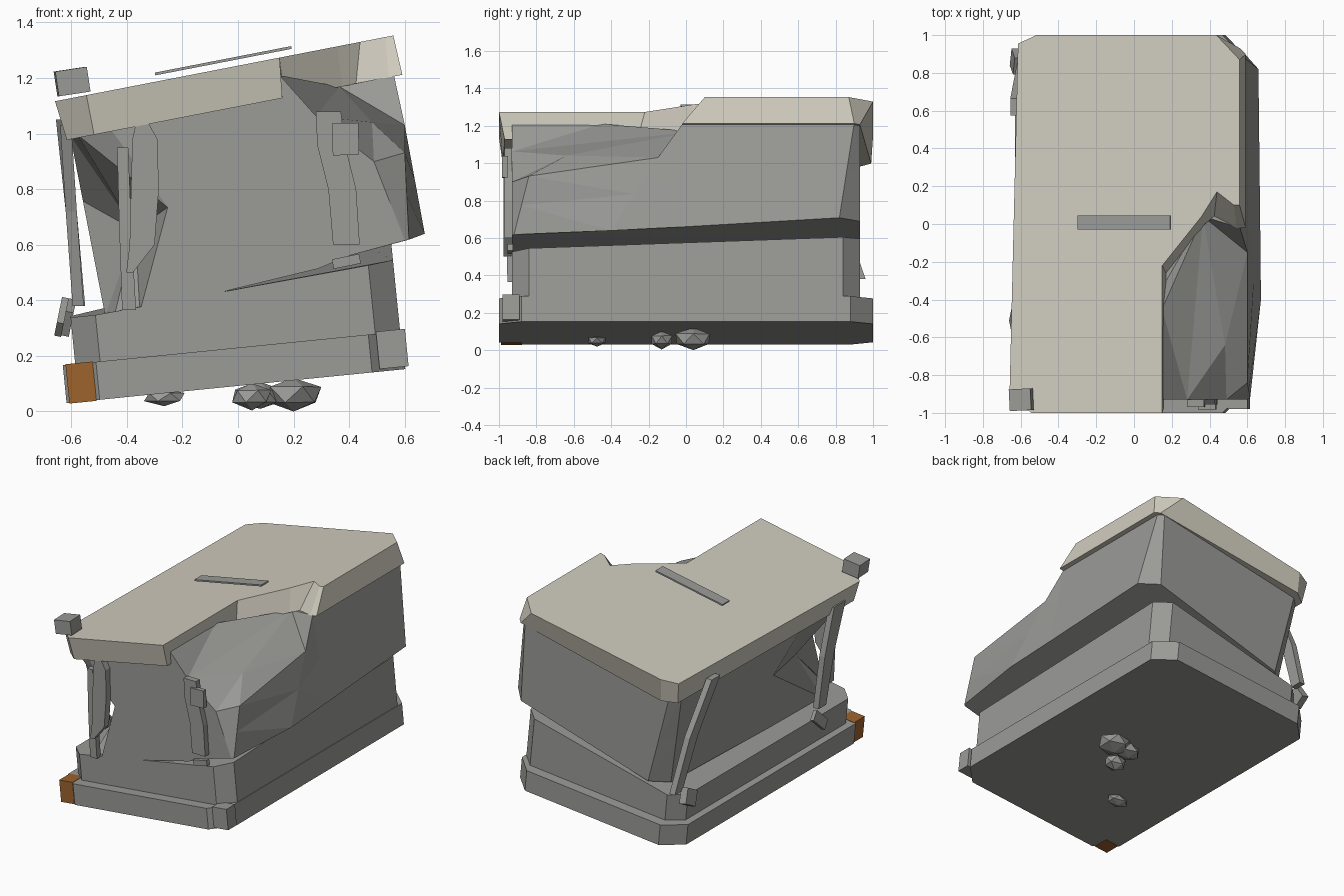
import bpy, bmesh, math, random
from mathutils import Vector, Matrix

if "Cube" in bpy.data.objects:
    bpy.data.objects.remove(bpy.data.objects["Cube"])

random.seed(4)

def mat(name, rgb):
    m = bpy.data.materials.new(name)
    m.diffuse_color = (*rgb, 1)
    m.use_nodes = True
    m.node_tree.nodes["Principled BSDF"].inputs["Base Color"].default_value = m.diffuse_color
    return m

STONE = mat("grey stone", (0.325, 0.325, 0.31))
CREAM = mat("pale stone", (0.63, 0.60, 0.515))
RUST = mat("rust orange", (0.34, 0.125, 0.027))

def frame(x, z, ang):
    """Tilted frame, leaning around the y axis."""
    return Matrix.Translation((x, 0, z)) @ Matrix.Rotation(-ang, 4, 'Y')

BASE = frame(0, 0.092, 0.10)
UPPER = frame(0.085, 0.515, 0.192)

def finish(name, bm, m, xf=Matrix()):
    bm.transform(xf)
    bmesh.ops.recalc_face_normals(bm, faces=bm.faces)
    me = bpy.data.meshes.new(name)
    bm.to_mesh(me)
    bm.free()
    me.materials.append(m)
    ob = bpy.data.objects.new(name, me)
    bpy.context.collection.objects.link(ob)
    return ob

def rings(bm, loops, cap_end=True):
    """Bridge equal-length point loops, capping the ends."""
    vs = [[bm.verts.new(p) for p in lp] for lp in loops]
    n = len(vs[0])
    for a, b in zip(vs, vs[1:]):
        for i in range(n):
            j = (i + 1) % n
            bm.faces.new((a[i], a[j], b[j], b[i]))
    bm.faces.new(vs[0][::-1])
    if cap_end:
        bm.faces.new(vs[-1])
    return vs

def octagon(x0, x1, y, c):
    return [(x0, -y + c), (x0 + c, -y), (x1 - c, -y), (x1, -y + c),
            (x1, y - c), (x1 - c, y), (x0 + c, y), (x0, y - c)]

# Bottom slab
bm = bmesh.new()
o = octagon(-0.62, 0.605, 1.0, 0.12)
rings(bm, [[(x, y, 0) for x, y in o], [(x, y, 0.137) for x, y in o]])
finish("bottom_slab", bm, STONE, BASE)

# Plinth with an uneven top
bm = bmesh.new()
o = octagon(-0.575, 0.60, 0.93, 0.09)
tops = [0.305, 0.305, 0.385, 0.395, 0.455, 0.455, 0.31, 0.31]
rings(bm, [[(x, y, 0.13) for x, y in o], [(x, y, h) for (x, y), h in zip(o, tops)]])
finish("plinth", bm, STONE, BASE)

# Chest with a hollow in one front corner and the other corner broken off
low = [(-.585, -.75, -.06), (-.55, -.87, -.06), (-.46, -.93, -.07), (.2, -.93, -.04),
       (.32, -.93, -.015), (.525, -.93, 0), (.54, -.92, 0), (.6, -.4, .01),
       (.6, -.02, .03), (.6, .82, .08), (.5, .93, .08), (-.47, .93, -.02), (-.57, .83, -.02)]
top = [(-.585, -.35, .6), (-.56, -.87, .6), (-.44, -.93, .6), (.19, -.93, .68),
       (.297, -.93, .50), (.47, -.93, .30), (.585, -.84, .31), (.604, -.15, .407),
       (.6, -.02, .59), (.6, .9, .6), (.57, .93, .6), (-.51, .93, .6), (-.565, .88, .6)]
mid = [tuple((Vector(a) + Vector(b)) / 2) for a, b in zip(low, top)]
mid[0], mid[1], mid[2] = (-.585, -.12, .36), (-.42, -.62, .22), (-.29, -.93, .28)
bm = bmesh.new()
t = rings(bm, [low, mid, top], cap_end=False)[2]
ridge = bm.verts.new((.40, .04, .588))
crest = bm.verts.new((.195, -.45, .67))
notch = bm.verts.new((.20, -.30, .58))
ledge = bm.verts.new((.49, -.64, .44))
E, E2, D, D2, B, H = t[3:9]
for f in ((E, E2, crest), (E2, ridge, crest), (crest, ridge, notch), (E2, D, ledge),
          (E2, ledge, ridge), (D, D2, ledge), (D2, B, ledge), (ledge, B, ridge),
          (B, H, ridge), (t[0], t[1], t[2], E, crest, notch, ridge, H, *t[9:])):
    bm.faces.new(f)
bmesh.ops.triangulate(bm, faces=[f for f in bm.faces if len(f.verts) == 4])
finish("chest", bm, STONE, UPPER)

# Lid with the matching broken corner
lid_top = [(-.615, -.88), (-.5, -1), (.208, -1), (.208, -.22), (.42, .04), (.503, .17),
           (.595, .10), (.625, .10), (.625, .87), (.50, 1), (-.47, 1), (-.57, .955)]
lid_low = [(-.60, -.88), (-.5, -.98), (.19, -.97), (.20, -.26), (.41, 0), (.46, .04),
           (.58, -.02), (.63, -.02), (.63, .90), (.60, .93), (-.49, .99), (-.575, .93)]
bm = bmesh.new()
rings(bm, [[(x, y, .587) for x, y in lid_low], [(x, y, .732) for x, y in lid_top]])
finish("lid", bm, CREAM, UPPER)

# Blocks and chips
def block(name, c, size, m=STONE, rot=(0, 0, 0)):
    bm = bmesh.new()
    bmesh.ops.create_cube(bm, size=1)
    bm.transform(Matrix.Diagonal((*size, 1)))
    r = Matrix.Identity(4)
    for a, ax in zip(rot, 'XYZ'):
        r = Matrix.Rotation(a, 4, ax) @ r
    return finish(name, bm, m, Matrix.Translation(c) @ r)

block("corner_block_orange", (-.565, -.933, .104), (.098, .11, .142), RUST, (0, -.1, 0))
block("corner_block_right", (.555, -.935, .225), (.105, .09, .135), STONE, (0, -.1, 0))
block("lid_corner_cube", (-.597, -.93, 1.187), (.115, .115, .09), STONE, (0, -.15, .05))
block("front_plate", (.387, -.968, .98), (.095, .03, .115), STONE, (0, -.03, 0))
block("top_slab", (-.053, .008, 1.262), (.50, .075, .01), STONE, (0, -.192, 0))
block("side_chip_back", (-.62, .86, .34), (.05, .10, .10), STONE, (.5, .2, 0))
block("side_chip_front", (-.635, -.49, .34), (.025, .13, .07), STONE, (.8, .2, 0))
block("lower_chip", (.39, -.94, .54), (.10, .03, .035), STONE, (0, -.2, 0))

# Splintered posts: centre points with half widths
def post(name, pts, depth, axis):
    side = Vector((1, 0, 0)) if axis == 'X' else Vector((0, 1, 0))
    out = Vector((0, 1, 0)) if axis == 'X' else Vector((1, 0, 0))
    loops = []
    for x, y, z, w in pts:
        p = Vector((x, y, z))
        loops.append([p + side * w * a + out * depth * b
                      for a, b in ((-1, -1), (1, -1), (1, 1), (-1, 1))])
    bm = bmesh.new()
    rings(bm, loops)
    finish(name, bm, STONE)

post("front_post_left", [(-.39, -.95, .50, .012), (-.345, -.95, .6, .045), (-.335, -.95, .8, .05),
                         (-.335, -.95, .98, .045), (-.35, -.95, 1.07, .01)], .025, 'X')
post("front_strip_left", [(-.392, -.935, .365, .025), (-.405, -.94, .65, .022),
                          (-.415, -.94, .95, .02)], .02, 'X')
post("front_post_right", [(.39, -.95, .60, .048), (.375, -.95, .8, .05),
                          (.335, -.95, .96, .05), (.325, -.95, 1.08, .045)], .02, 'X')
post("side_post_back", [(-.57, .92, .38, .04), (-.60, .80, .72, .045),
                        (-.635, .62, 1.05, .045)], .02, 'Y')
post("side_post_front", [(-.575, -.58, .38, .04), (-.60, -.62, .72, .05),
                         (-.62, -.70, 1.03, .06)], .02, 'Y')

# Rocks wedged underneath
for i, (x, y, z, sx, sy, sz) in enumerate([
        (.20, .04, .065, .115, .11, .065), (.08, .03, .055, .09, .08, .05),
        (.05, -.13, .055, .08, .065, .05), (-.265, -.475, .052, .08, .055, .032)]):
    bm = bmesh.new()
    bmesh.ops.create_icosphere(bm, subdivisions=1, radius=1)
    for v in bm.verts:
        v.co *= random.uniform(.88, 1.05)
    bm.transform(Matrix.Diagonal((sx, sy, sz, 1)))
    lowest = min(v.co.z for v in bm.verts)
    shift = -z - lowest if i == 0 else 0
    finish("rock_%d" % (i + 1), bm, STONE, Matrix.Translation((x, y, z + shift)))
